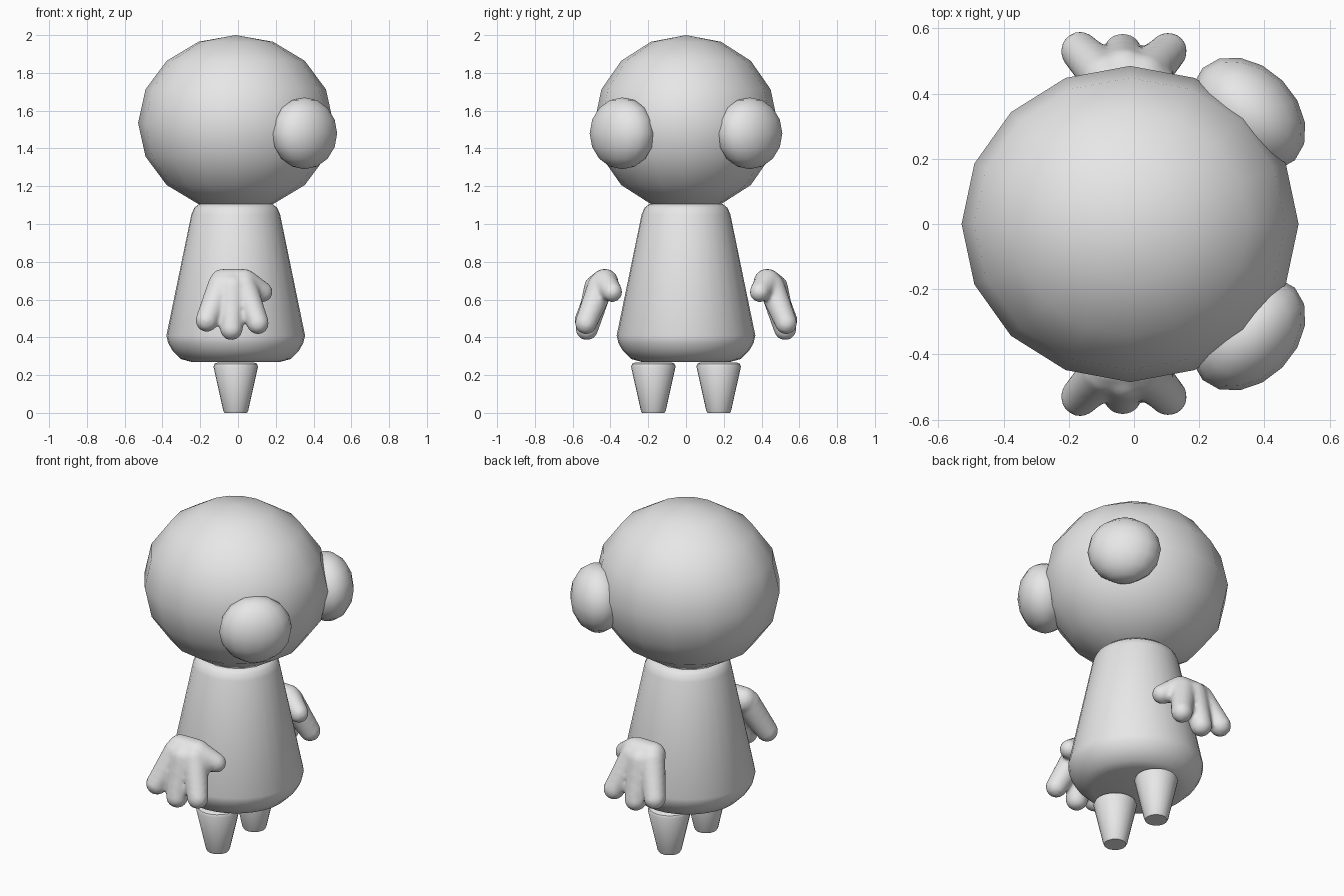
import bpy
import bmesh
import math
from mathutils import Matrix, Vector

cube = bpy.data.objects.get("Cube")
if cube:
    bpy.data.objects.remove(cube, do_unlink=True)

CENTRE_X = -0.012

grey = bpy.data.materials.new("plain grey")
grey.use_nodes = True
colour = (0.8, 0.8, 0.8, 1)
grey.diffuse_color = colour
grey.node_tree.nodes["Principled BSDF"].inputs["Base Color"].default_value = colour


def finish(name, bm, angle=180):
    """Turn a bmesh into a smooth-shaded grey object."""
    bmesh.ops.recalc_face_normals(bm, faces=bm.faces)
    mesh = bpy.data.meshes.new(name)
    bm.to_mesh(mesh)
    bm.free()
    mesh.materials.append(grey)
    obj = bpy.data.objects.new(name, mesh)
    bpy.context.collection.objects.link(obj)
    bpy.ops.object.select_all(action="DESELECT")
    obj.select_set(True)
    bpy.context.view_layer.objects.active = obj
    bpy.ops.object.shade_smooth_by_angle(angle=math.radians(angle))
    return obj


def ellipsoid(name, centre, radii, turn=0):
    bm = bmesh.new()
    matrix = (Matrix.Translation(centre) @ Matrix.Rotation(turn, 4, "Z")
              @ Matrix.Diagonal((*radii, 1)))
    bmesh.ops.create_uvsphere(bm, u_segments=16, v_segments=8, radius=1, matrix=matrix)
    return finish(name, bm)


def lathe(name, profile, centre, segments):
    """Spin a (radius, height) profile about a vertical axis, capping both ends."""
    bm = bmesh.new()
    rings = []
    for r, z in profile:
        angles = [2 * math.pi * i / segments for i in range(segments)]
        rings.append([bm.verts.new((centre[0] + r * math.cos(a),
                                    centre[1] + r * math.sin(a), z)) for a in angles])
    for low, high in zip(rings, rings[1:]):
        for i in range(segments):
            j = (i + 1) % segments
            bm.faces.new((low[i], low[j], high[j], high[i]))
    bm.faces.new(rings[0][::-1])
    bm.faces.new(rings[-1])
    return finish(name, bm, 40)


def chain(bm, start, end, r0, r1, count=9):
    """Overlapping balls forming one tapered finger."""
    for i in range(count):
        t = i / (count - 1)
        place = Matrix.Translation(Vector(start).lerp(Vector(end), t))
        bmesh.ops.create_uvsphere(bm, u_segments=20, v_segments=12,
                                  radius=r0 + (r1 - r0) * t, matrix=place)


# Head
ellipsoid("head", (CENTRE_X, 0, 1.535), (0.517, 0.485, 0.465))

# Bell-shaped body with rounded rims
lathe("body", [(0.235, 0.27), (0.29, 0.285), (0.335, 0.33), (0.358, 0.37),
               (0.367, 0.41), (0.235, 1.05), (0.22, 1.085), (0.195, 1.105)],
      (CENTRE_X, 0), 32)

# Eyes and legs on both sides
for side, y in (("left", 1), ("right", -1)):
    ellipsoid(side + "_eye", (0.352, 0.337 * y, 1.48), (0.146, 0.2, 0.19), y * math.pi / 4)
    lathe(side + "_leg", [(0.06, 0), (0.066, 0.012), (0.118, 0.245),
                          (0.112, 0.26), (0.095, 0.268)],
          (CENTRE_X, 0.173 * y), 24)

# Hands: palm, three fingers and a thumb fused together, then mirrored
bm = bmesh.new()
chain(bm, (-0.08, 0.43, 0.69), (0.03, 0.43, 0.69), 0.073, 0.073)
chain(bm, (-0.09, 0.45, 0.67), (-0.165, 0.53, 0.49), 0.073, 0.061)
chain(bm, (-0.03, 0.465, 0.66), (-0.035, 0.525, 0.445), 0.077, 0.061)
chain(bm, (0.03, 0.45, 0.67), (0.105, 0.53, 0.475), 0.073, 0.059)
chain(bm, (0.04, 0.43, 0.69), (0.13, 0.39, 0.64), 0.068, 0.054)
hands = finish("hands", bm)
fuse = hands.modifiers.new("fuse", "REMESH")
fuse.mode = "VOXEL"
fuse.voxel_size = 0.012
fuse.use_smooth_shade = True
soften = hands.modifiers.new("soften", "SMOOTH")
soften.factor = 0.5
soften.iterations = 6
mirror = hands.modifiers.new("mirror", "MIRROR")
mirror.use_axis = (False, True, False)
